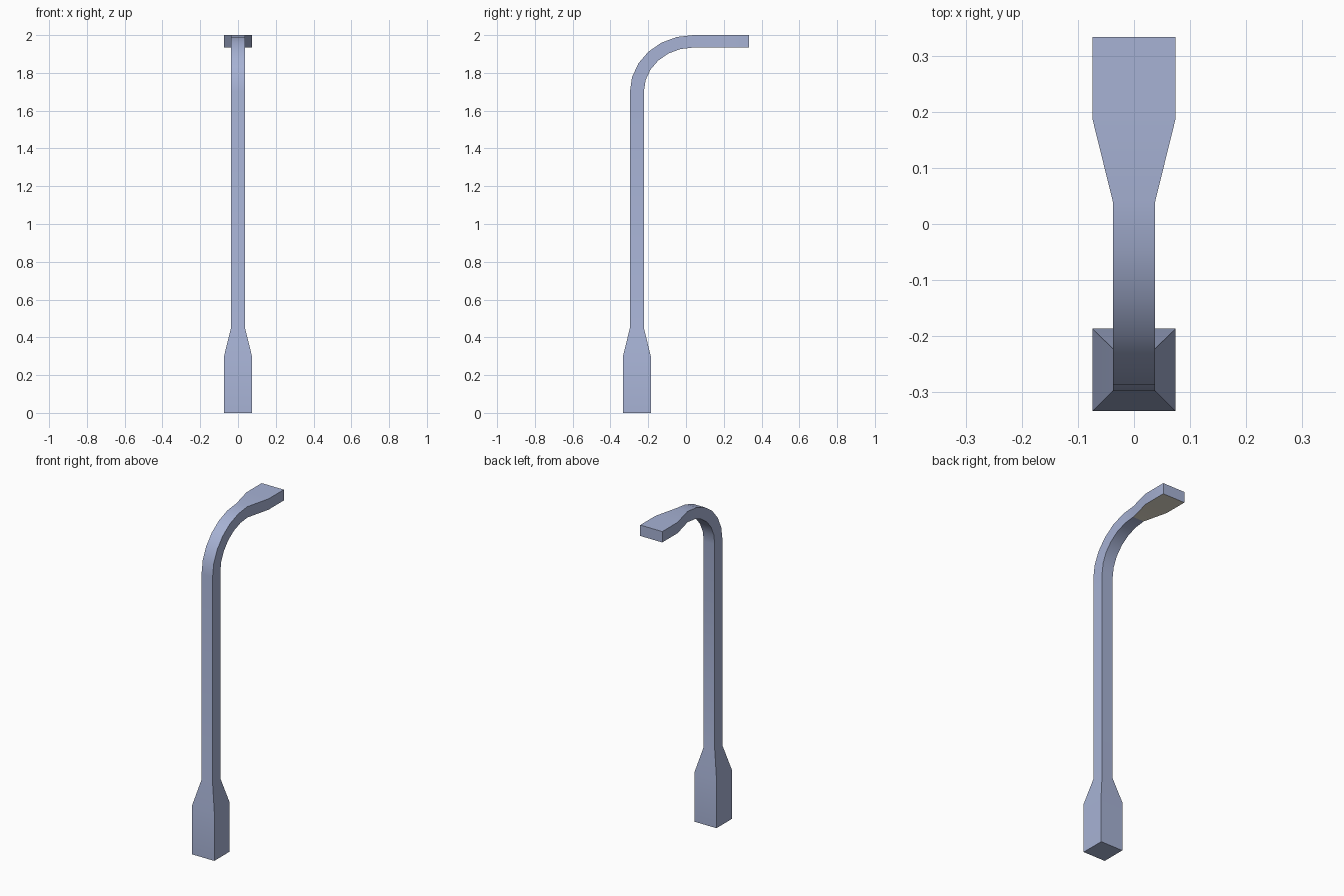
import bpy, bmesh, math

if "Cube" in bpy.data.objects:
    bpy.data.objects.remove(bpy.data.objects["Cube"])


def material(name, rgb):
    m = bpy.data.materials.new(name)
    m.diffuse_color = (*rgb, 1)
    m.use_nodes = True
    m.node_tree.nodes["Principled BSDF"].inputs["Base Color"].default_value = m.diffuse_color
    return m


METAL = material("lavender grey metal", (0.385, 0.445, 0.66))
LIGHT = material("warm white light", (0.80, 0.75, 0.63))

TOP, UNDER = 2.0, 1.934       # top and underside of the lamp head
BEND_Y, BEND_Z = 0.037, 1.70  # centre of the bend
BACK, FRONT = -0.297, -0.223  # outer and inner sides of the post in y
THIN, WIDE = 0.037, 0.074     # half widths

# Each section: half width, outer (y, z), inner (y, z)
sections = [
    (WIDE, (-0.3335, 0), (-0.1865, 0)),           # foot
    (WIDE, (-0.3335, 0.30), (-0.1865, 0.30)),     # top of base box
    (THIN, (BACK, 0.45), (FRONT, 0.45)),          # top of base taper
]

# Bend from the upright post to the horizontal arm
STEPS = 6
for i in range(STEPS + 1):
    a = math.pi / 2 * i / STEPS
    c, s = math.cos(a), math.sin(a)
    outer = (BEND_Y + (BACK - BEND_Y) * c, BEND_Z + (TOP - BEND_Z) * s)
    inner = (BEND_Y + (FRONT - BEND_Y) * c, BEND_Z + (UNDER - BEND_Z) * s)
    sections.append((THIN, outer, inner))

# Lamp head widening
for y in (0.187, 0.3335):
    sections.append((WIDE, (y, TOP), (y, UNDER)))

# Loft the sections into one closed street lamp body
bm = bmesh.new()
rings = []
for w, (oy, oz), (iy, iz) in sections:
    rings.append([bm.verts.new(p) for p in
                  ((-w, oy, oz), (w, oy, oz), (w, iy, iz), (-w, iy, iz))])
for a, b in zip(rings, rings[1:]):
    for k in range(4):
        n = (k + 1) % 4
        bm.faces.new((a[k], a[n], b[n], b[k]))
bm.faces.new(rings[0])
bm.faces.new(rings[-1])
bmesh.ops.recalc_face_normals(bm, faces=bm.faces)

# The flat underside of the head is the light panel
for f in bm.faces:
    c = f.calc_center_median()
    if f.normal.z < -0.99 and c.z > 1 and c.y > BEND_Y:
        f.material_index = 1

mesh = bpy.data.meshes.new("street_lamp")
bm.to_mesh(mesh)
bm.free()
mesh.materials.append(METAL)
mesh.materials.append(LIGHT)
lamp = bpy.data.objects.new("street_lamp", mesh)
bpy.context.collection.objects.link(lamp)

# Smooth along the bend, sharp at the corners
bpy.context.view_layer.objects.active = lamp
lamp.select_set(True)
bpy.ops.object.shade_smooth_by_angle(angle=math.radians(30))
